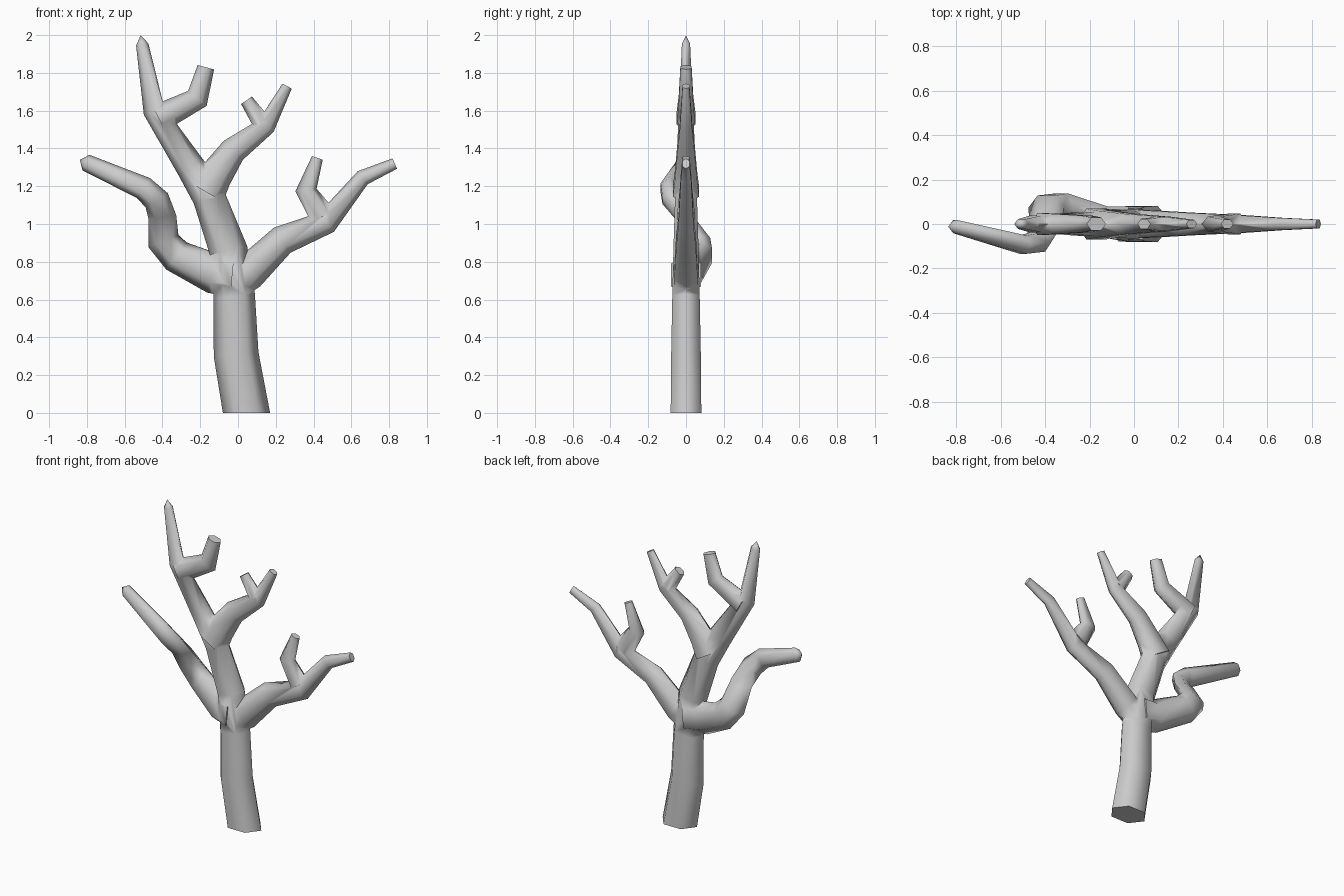
import bpy, bmesh
from math import radians
from mathutils import Vector

if "Cube" in bpy.data.objects:
    bpy.data.objects.remove(bpy.data.objects["Cube"])


def limb(name, path, r0, r1, taper=1.0, point=0.0, sway=None):
    """Flattened six-sided tube along x,z points, narrowing from r0 to r1 with mitred bends."""
    pts = [Vector(p) for p in path]
    n = len(pts)
    dirs = [(b - a).normalized() for a, b in zip(pts, pts[1:])]
    total = sum((b - a).length for a, b in zip(pts, pts[1:]))
    bm = bmesh.new()
    loops, run = [], 0
    for k, p in enumerate(pts):
        if k:
            run += (p - pts[k - 1]).length
        r = r0 + (r1 - r0) * (run / total) ** taper
        d = (dirs[max(k - 1, 0)] + dirs[min(k, n - 2)]).normalized()
        if p.y == 0:
            d = Vector((0, 1))  # level cut on the ground
        side = Vector((-d.y, d.x)) * r / max(d.dot(dirs[min(k, n - 2)]), .6)
        y = sway[k] if sway else 0
        ring = []
        for s, e in ((1, 0), (.5, -1), (-.5, -1), (-1, 0), (-.5, 1), (.5, 1)):
            q = p + side * s
            ring.append(bm.verts.new((q.x, y + e * r * .66, q.y)))
        loops.append(ring)
    for a, b in zip(loops, loops[1:]):
        for i in range(6):
            j = (i + 1) % 6
            bm.faces.new((a[i], a[j], b[j], b[i]))
    bm.faces.new(loops[0])
    if point:
        q = pts[-1] + dirs[-1] * point
        v = bm.verts.new((q.x, sway[-1] if sway else 0, q.y))
        for i in range(6):
            bm.faces.new((loops[-1][i], loops[-1][(i + 1) % 6], v))
    else:
        bm.faces.new(loops[-1])
    bmesh.ops.triangulate(bm, faces=bm.faces[:])
    bmesh.ops.recalc_face_normals(bm, faces=bm.faces[:])
    me = bpy.data.meshes.new(name)
    bm.to_mesh(me)
    bm.free()
    ob = bpy.data.objects.new(name, me)
    bpy.context.collection.objects.link(ob)
    return ob


# Trunk running up into the tallest branch
tree = limb("tree", [(.045, 0), (-.01, .31), (-.02, .62), (-.05, .86), (-.155, 1.145),
                     (-.25, 1.3), (-.445, 1.6), (-.507, 1.95)], .123, .033, 1.6, .05)

# Side branches and twigs
parts = [
    limb("right_branch", [(-.02, .7), (.06, .745), (.235, .915), (.47, 1.01),
                          (.66, 1.245), (.83, 1.32)], .1, .03),
    limb("right_twig", [(.45, 1.04), (.36, 1.18), (.42, 1.35)], .07, .03),
    limb("left_branch", [(-.03, .73), (-.135, .74), (-.325, .83), (-.395, .91),
                         (-.4, 1.035), (-.43, 1.125), (-.5, 1.19), (-.805, 1.325)],
         .12, .045, .7, .035, [0, .01, .08, .075, -.01, -.08, -.093, -.012]),
    limb("middle_branch", [(-.17, 1.17), (-.12, 1.255), (-.025, 1.39), (.15, 1.52),
                           (.26, 1.73)], .105, .028, .8),
    limb("middle_twig", [(.13, 1.53), (.045, 1.655)], .05, .035),
    limb("upper_twig", [(-.42, 1.56), (-.35, 1.595), (-.215, 1.665), (-.17, 1.83)], .075, .045),
]

# Fuse everything into one surface
bpy.context.view_layer.objects.active = tree
tree.select_set(True)
for p in parts:
    m = tree.modifiers.new("fuse", "BOOLEAN")
    m.operation = "UNION"
    m.solver = "EXACT"
    m.object = p
    bpy.ops.object.modifier_apply(modifier=m.name)
    bpy.data.objects.remove(p)

bpy.ops.object.shade_smooth_by_angle(angle=radians(80))
